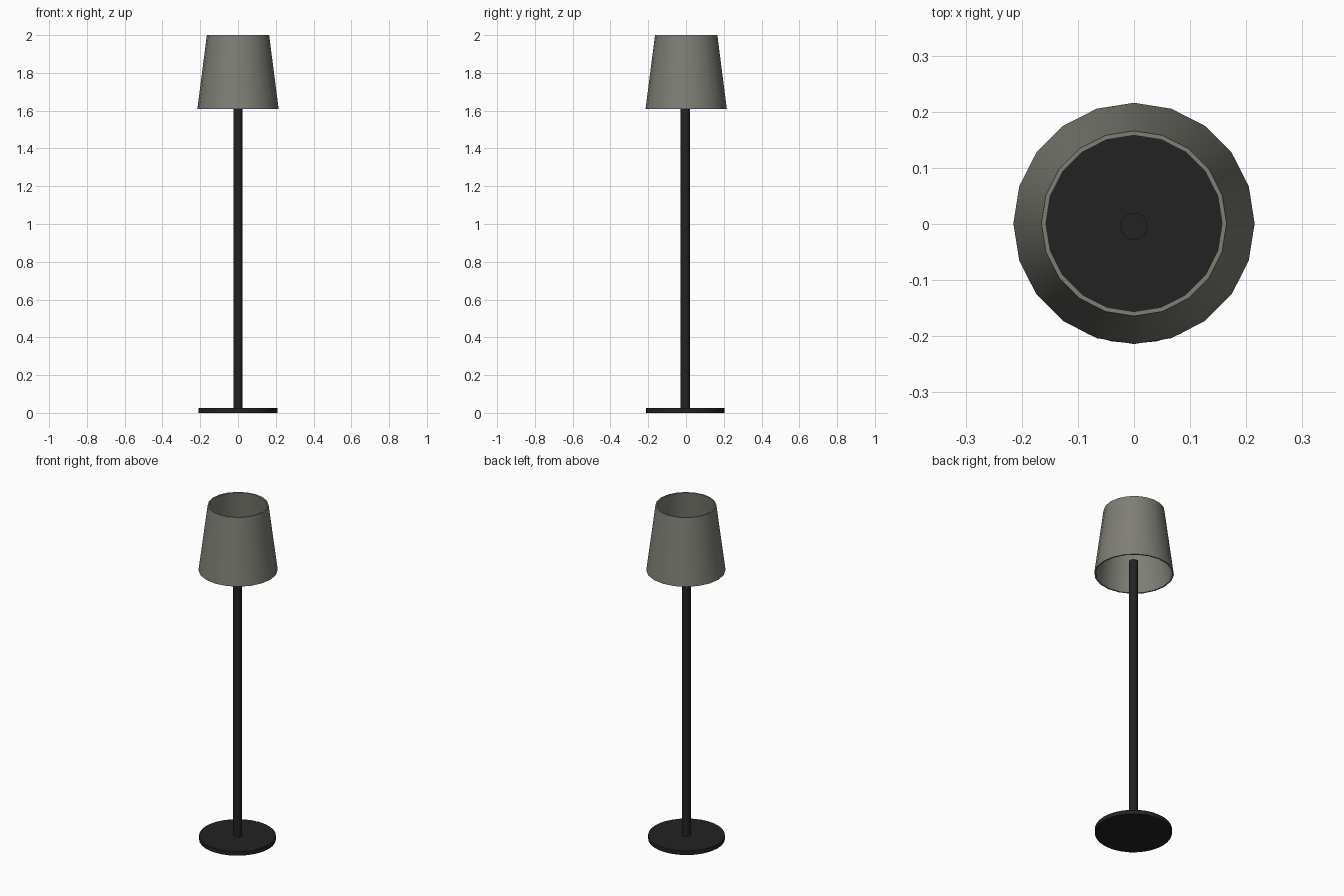
import bpy, bmesh, math

if "Cube" in bpy.data.objects:
    bpy.data.objects.remove(bpy.data.objects["Cube"])

def material(name, rgb):
    m = bpy.data.materials.new(name)
    m.diffuse_color = (*rgb, 1)
    m.use_nodes = True
    m.node_tree.nodes["Principled BSDF"].inputs["Base Color"].default_value = m.diffuse_color
    return m

black = material("black_metal", (0.016, 0.016, 0.016))
fabric = material("grey_fabric", (0.21, 0.21, 0.18))

def finish(obj, mat):
    obj.data.materials.append(mat)
    bpy.ops.object.select_all(action='DESELECT')
    obj.select_set(True)
    bpy.context.view_layer.objects.active = obj
    bpy.ops.object.shade_smooth_by_angle(angle=math.radians(30))

def cylinder(name, radius, z0, z1, y, mat):
    bpy.ops.mesh.primitive_cylinder_add(vertices=32, radius=radius, depth=z1 - z0,
                                        location=(0, y, (z0 + z1) / 2))
    obj = bpy.context.object
    obj.name = name
    finish(obj, mat)

def lathe_ring(name, profile, sides, y, mat):
    """Sweep a closed (radius, z) profile around the z axis."""
    bm = bmesh.new()
    rings = []
    for i in range(sides):
        a = 2 * math.pi * i / sides
        rings.append([bm.verts.new((r * math.cos(a), r * math.sin(a), z)) for r, z in profile])
    n = len(profile)
    for i in range(sides):
        a, b = rings[i], rings[(i + 1) % sides]
        for j in range(n):
            k = (j + 1) % n
            bm.faces.new((a[j], b[j], b[k], a[k]))
    bmesh.ops.recalc_face_normals(bm, faces=bm.faces)
    mesh = bpy.data.meshes.new(name)
    bm.to_mesh(mesh)
    bm.free()
    obj = bpy.data.objects.new(name, mesh)
    obj.location.y = y
    bpy.context.collection.objects.link(obj)
    finish(obj, mat)

# Round floor plate and upright pole
cylinder("base", 0.208, 0.0, 0.025, -0.005, black)
cylinder("pole", 0.024, 0.02, 1.69, -0.004, black)

# Open tapered shade with wall thickness
lathe_ring("lampshade", [(0.215, 1.61), (0.165, 2.0), (0.157, 2.0), (0.207, 1.61)],
           20, 0.001, fabric)
